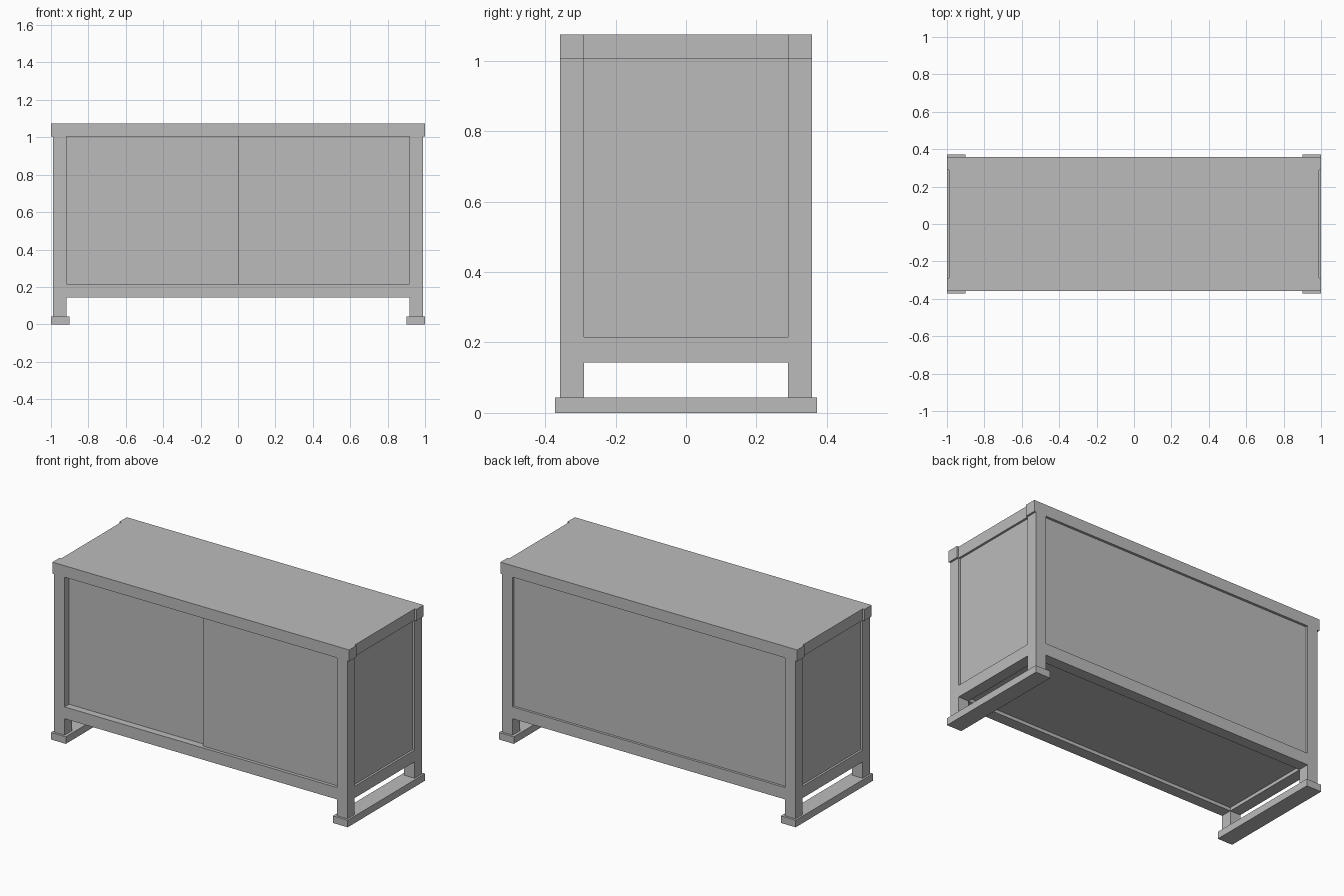
import bpy
import bmesh

cube = bpy.data.objects.get("Cube")
if cube:
    bpy.data.objects.remove(cube, do_unlink=True)

GREY = (0.5, 0.5, 0.5, 1.0)
grey = bpy.data.materials.new("plain grey")
grey.use_nodes = True
grey.diffuse_color = GREY
grey.node_tree.nodes["Principled BSDF"].inputs["Base Color"].default_value = GREY


def prism(name, outline, z0, z1):
    """Extrude a flat outline from z0 up to z1."""
    bm = bmesh.new()
    base = bm.faces.new([bm.verts.new((x, y, z0)) for x, y in outline])
    ext = bmesh.ops.extrude_face_region(bm, geom=[base])
    top = [v for v in ext["geom"] if isinstance(v, bmesh.types.BMVert)]
    bmesh.ops.translate(bm, verts=top, vec=(0, 0, z1 - z0))
    bmesh.ops.recalc_face_normals(bm, faces=bm.faces)
    mesh = bpy.data.meshes.new(name)
    bm.to_mesh(mesh)
    bm.free()
    mesh.materials.append(grey)
    obj = bpy.data.objects.new(name, mesh)
    bpy.context.collection.objects.link(obj)
    return obj


def box(name, x, y, z):
    return prism(name, [(x[0], y[0]), (x[1], y[0]), (x[1], y[1]), (x[0], y[1])], *z)


def span(sign, a, b):
    return sorted((sign * a, sign * b))


# Main dimensions: outer and inner faces of the frame
XO, XI = 0.988, 0.918
YO, YI = 0.358, 0.289
FOOT, RAIL, SILL, HEAD, TOP = 0.043, 0.143, 0.215, 1.005, 1.075

# Top with shallow notches at both ends, leaving projecting corners
quarter = [(1, YO), (1, YI), (XO, YI)]
right_end = quarter + [(x, -y) for x, y in reversed(quarter)]
prism("top", right_end + [(-x, -y) for x, y in right_end], HEAD, TOP)

for sx, side in ((1, "left"), (-1, "right")):
    # Sled feet, end rails and end panels
    box(f"{side}_foot", span(sx, 0.9, 1), (-0.372, 0.372), (0, FOOT))
    box(f"{side}_end_rail", span(sx, XI, XO), (-YI, YI), (RAIL, SILL))
    box(f"{side}_end_panel", span(sx, XI, XO - 0.013), (-YI, YI), (SILL, HEAD))
    # Legs
    for sy, end in ((-1, "front"), (1, "back")):
        box(f"{end}_{side}_leg", span(sx, XI, XO), span(sy, YI, YO), (FOOT, HEAD))

# Long lower rails
for sy, end in ((-1, "front"), (1, "back")):
    box(f"{end}_rail", (-XI, XI), span(sy, YI, YO), (RAIL, SILL))

# Recessed bottom and back panels
box("bottom_panel", (-XI, XI), (-YI, YI), (RAIL + 0.02, SILL))
box("back_panel", (-XI, XI), (YI, YO - 0.015), (SILL, HEAD))

# Sliding doors on two tracks
box("front_sliding_door", (0, XI), (-YO + 0.02, -YO + 0.043), (SILL, HEAD))
box("rear_sliding_door", (-XI, 0.03), (-YO + 0.043, -YO + 0.066), (SILL, HEAD))
